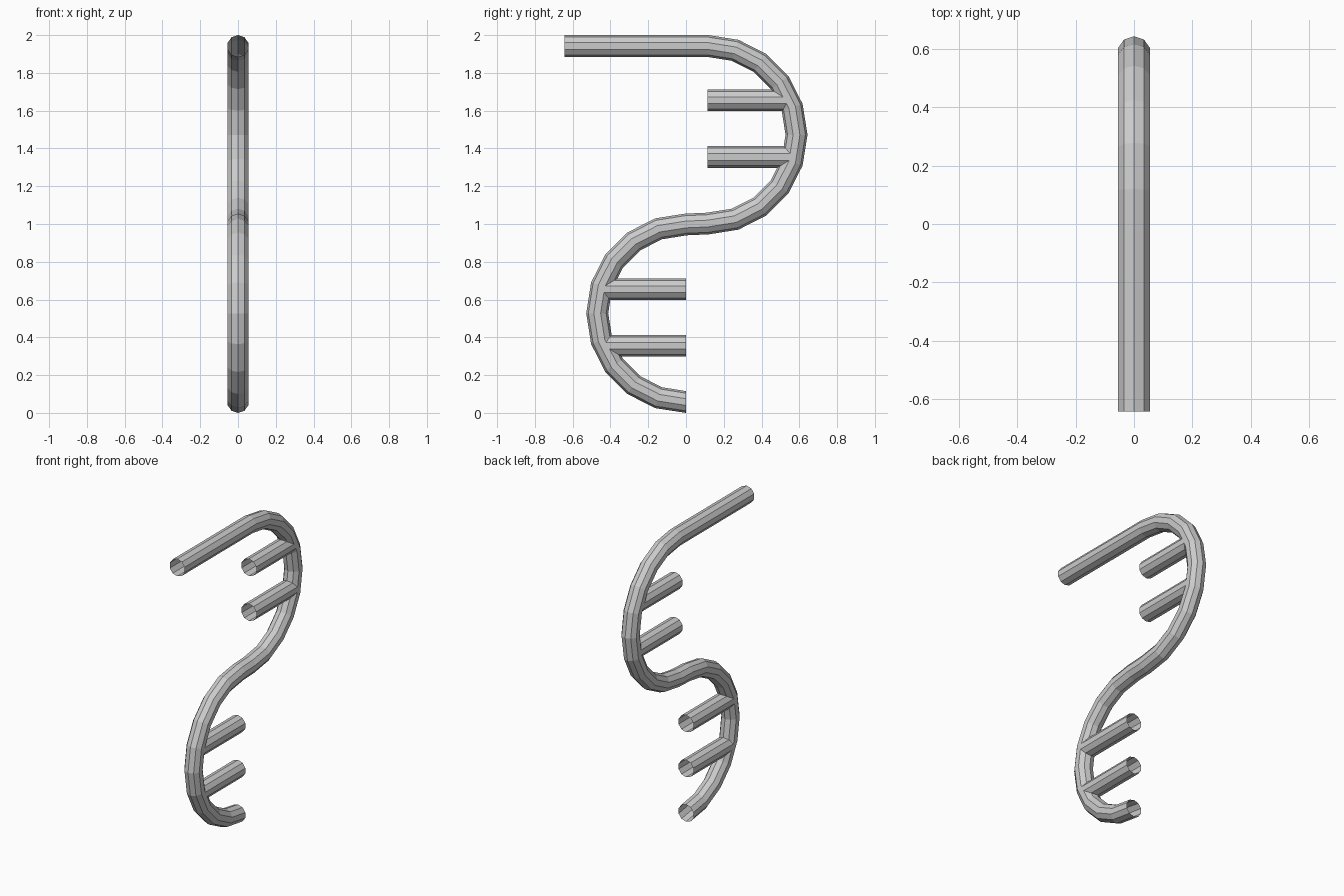
import bpy, bmesh
from math import sin, cos, pi, radians
from mathutils import Vector

if "Cube" in bpy.data.objects:
    bpy.data.objects.remove(bpy.data.objects["Cube"])

R = 0.0575          # tube radius
SIDES = 10
BEND = 0.47         # centreline radius of both bends
TOP, MID = 2 - R, 1.0
UP_C = Vector((0, 0.115, TOP - BEND))
LOW_C = Vector((0, 0, R + BEND))


def tube(name, pts, end_dirs):
    """Sweep an open-ended ten-sided tube along points in the YZ plane."""
    bm = bmesh.new()
    rings = []
    for i, p in enumerate(pts):
        if i == 0:
            t, mitre = end_dirs[0], 1
        elif i == len(pts) - 1:
            t, mitre = end_dirs[1], 1
        else:
            a = (p - pts[i - 1]).normalized()
            b = (pts[i + 1] - p).normalized()
            t = (a + b).normalized()
            mitre = 1 / t.dot(a)
        n = Vector((0, -t.z, t.y))
        rings.append([bm.verts.new(p + n * (R * mitre * cos(2 * pi * k / SIDES))
                                   + Vector((R * sin(2 * pi * k / SIDES), 0, 0)))
                      for k in range(SIDES)])
    for r0, r1 in zip(rings, rings[1:]):
        for k in range(SIDES):
            j = (k + 1) % SIDES
            bm.faces.new((r0[k], r0[j], r1[j], r1[k]))
    bmesh.ops.recalc_face_normals(bm, faces=bm.faces)
    # make the open shell's normals point outwards
    bm.faces.ensure_lookup_table()
    f = bm.faces[0]
    if f.normal.dot(f.calc_center_median() - (pts[0] + pts[1]) / 2) < 0:
        bmesh.ops.reverse_faces(bm, faces=bm.faces)
    mesh = bpy.data.meshes.new(name)
    bm.to_mesh(mesh)
    bm.free()
    obj = bpy.data.objects.new(name, mesh)
    bpy.context.collection.objects.link(obj)


def half_circle(c, side):
    """Bend from top to bottom in 18 degree steps; side is +1 or -1 along y."""
    return [c + Vector((0, side * BEND * sin(radians(18 * i)), BEND * cos(radians(18 * i))))
            for i in range(11)]


# Main S-shaped tube: straight top bar, upper bend, lower bend
upper = half_circle(UP_C, 1)
lower = half_circle(LOW_C, -1)
fwd = Vector((0, 1, 0))
tube("curved_tube", [Vector((0, -0.642, TOP))] + upper + lower, (fwd, fwd))

# Short rungs reaching from the bends towards the open side
for name, c, side, heights in (("upper_rung", UP_C, 1, (1.655, 1.355)),
                               ("lower_rung", LOW_C, -1, (0.655, 0.355))):
    for z in heights:
        reach = (BEND ** 2 - (z - c.z) ** 2) ** 0.5
        tube(name, [Vector((0, c.y, z)), Vector((0, c.y + side * reach, z))],
             (fwd * side, fwd * side))
